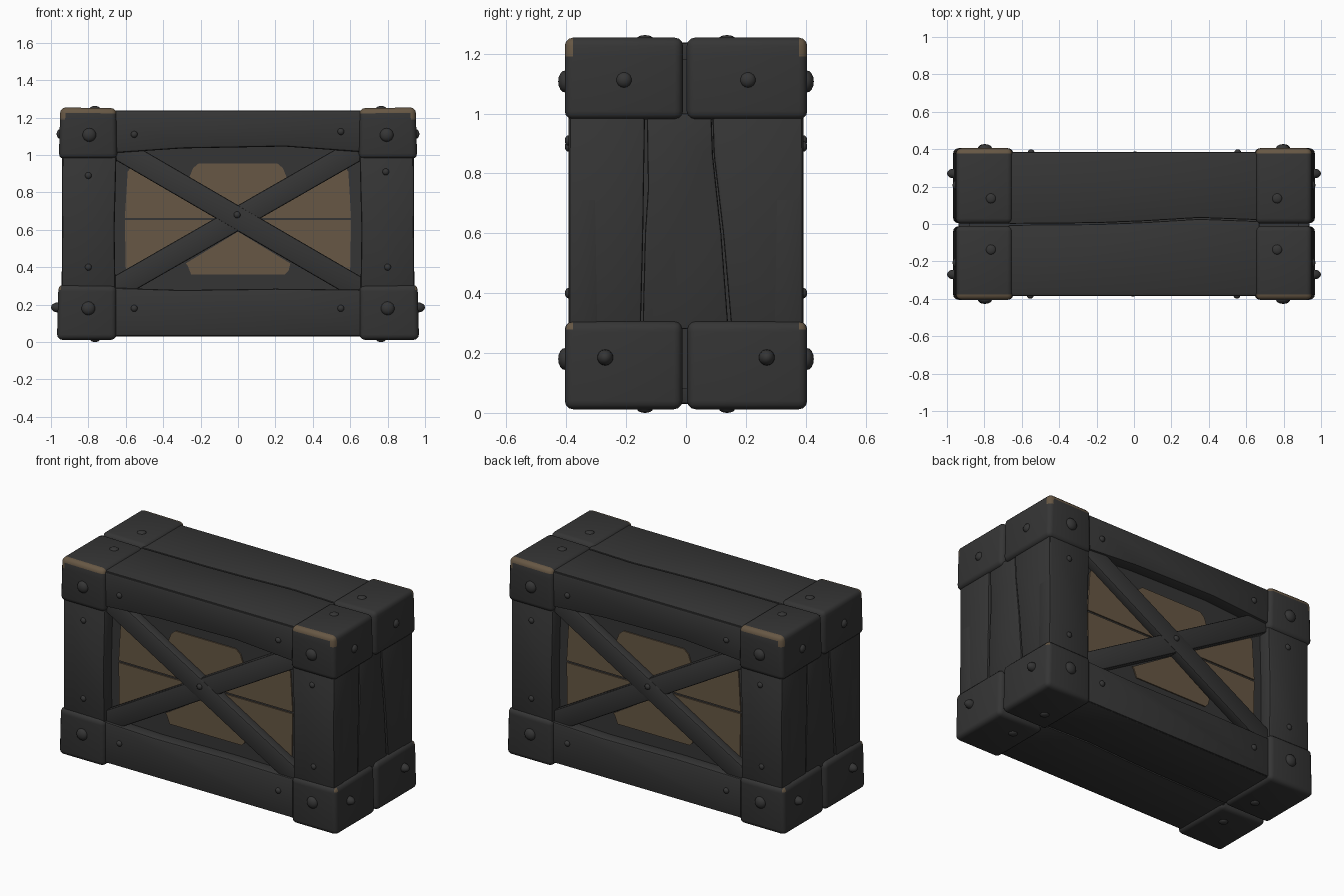
import bpy, bmesh, math
from mathutils import Vector

if "Cube" in bpy.data.objects:
    bpy.data.objects.remove(bpy.data.objects["Cube"])


def material(name, rgb):
    m = bpy.data.materials.new(name)
    m.diffuse_color = (*rgb, 1)
    m.use_nodes = True
    m.node_tree.nodes["Principled BSDF"].inputs["Base Color"].default_value = m.diffuse_color
    return m


DARK = material("charcoal painted wood", (0.036, 0.036, 0.036))
TAN = material("bare tan wood", (0.135, 0.096, 0.058))


def finish(bm, name, mats, angle=40):
    bmesh.ops.recalc_face_normals(bm, faces=bm.faces)
    me = bpy.data.meshes.new(name)
    bm.to_mesh(me)
    bm.free()
    for m in mats:
        me.materials.append(m)
    ob = bpy.data.objects.new(name, me)
    bpy.context.collection.objects.link(ob)
    bpy.ops.object.select_all(action='DESELECT')
    ob.select_set(True)
    bpy.context.view_layer.objects.active = ob
    bpy.ops.object.shade_smooth_by_angle(angle=math.radians(angle))
    return ob


def prism(name, pts, axis, lo, hi, bevel=0.01, s=1, mats=(DARK,), cuts=(), rule=None, seg=2):
    """Extrude an outline along an axis; s=-1 turns the part half a turn about z."""
    def place(p, d):
        a, b = p
        v = {'x': (d, a, b), 'y': (a, d, b), 'z': (a, b, d)}[axis]
        return (v[0] * s, v[1] * s, v[2])
    bm = bmesh.new()
    low = [bm.verts.new(place(p, lo)) for p in pts]
    top = [bm.verts.new(place(p, hi)) for p in pts]
    n = len(pts)
    bm.faces.new(low)
    bm.faces.new(top[::-1])
    for i in range(n):
        bm.faces.new((low[i], low[(i + 1) % n], top[(i + 1) % n], top[i]))
    bmesh.ops.recalc_face_normals(bm, faces=bm.faces)
    if bevel:
        bmesh.ops.bevel(bm, geom=bm.edges[:], offset=bevel, segments=seg, profile=0.5,
                        affect='EDGES', clamp_overlap=True)
    for co, no in cuts:
        bmesh.ops.bisect_plane(bm, geom=bm.verts[:] + bm.edges[:] + bm.faces[:],
                               plane_co=co, plane_no=no)
    if rule:
        for f in bm.faces:
            f.material_index = 1 if rule(f.calc_center_median()) else 0
    return finish(bm, name, mats)


def rect(a0, b0, a1, b1):
    return [(a0, b0), (a1, b0), (a1, b1), (a0, b1)]


def bolt(name, pos, axis, r, h, s=1):
    """Flattened dome whose middle sits on the surface."""
    bm = bmesh.new()
    bmesh.ops.create_uvsphere(bm, u_segments=14, v_segments=8, radius=1)
    order = {'x': (2, 0, 1), 'y': (0, 2, 1), 'z': (0, 1, 2)}[axis]
    c = Vector((pos[0] * s, pos[1] * s, pos[2]))
    for v in bm.verts:
        q = (v.co.x * r, v.co.y * r, v.co.z * h)
        v.co = c + Vector([q[i] for i in order])
    finish(bm, name, (DARK,), 60)


# inner box behind the boards
prism("inner_box", rect(-0.88, -0.315, 0.88, 0.315), 'z', 0.08, 1.18, 0)

# corner blocks, worn to bare wood along the upper outer edges
def worn(c):
    x, y, z = abs(c.x), abs(c.y), c.z
    edge = z > 1.225 and y > 0.376
    corner = z > 1.185 and x > 0.922 and y > 0.376
    return edge or corner


def worn_low(c):
    return c.z > 0.283 and abs(c.x) > 0.94 and abs(c.y) > 0.38


for sx in (-1, 1):
    for sy in (-1, 1):
        outline = [(sx * 0.645, 0.98), (sx * 0.958, 0.98), (sx * 0.95, 1.254), (sx * 0.65, 1.25)]
        lo, hi = sy * 0.006 - 0.004, sy * 0.405
        prism("top_corner_block", outline, 'y', lo, hi, 0.028, mats=(DARK, TAN), seg=3,
              cuts=[((0, 0, 1.19), (0, 0, 1))], rule=worn)
        outline = [(sx * 0.65, 0.012), (sx * 0.968, 0.012), (sx * 0.96, 0.307), (sx * 0.65, 0.303)]
        lo = sy * 0.008 - 0.004
        prism("bottom_corner_block", outline, 'y', lo, hi, 0.028, mats=(DARK, TAN), seg=3,
              cuts=[((0, 0, 0.27), (0, 0, 1))], rule=worn_low)
        # bolts on the front, ends, top and underside of the corner blocks
        bolt("corner_bolt", (sx * 0.795, sy * 0.403, 1.107), 'y', 0.037, 0.024)
        bolt("corner_bolt", (sx * 0.80, sy * 0.403, 0.18), 'y', 0.037, 0.024)
        bolt("end_bolt", (sx * 0.948, sy * 0.207, 1.112), 'x', 0.027, 0.022)
        bolt("end_bolt", (sx * 0.962, sy * 0.27, 0.185), 'x', 0.027, 0.038)
        bolt("top_bolt", (sx * 0.765, sy * 0.137, 1.25), 'z', 0.027, 0.012)
        bolt("underside_bolt", (sx * 0.765, sy * 0.137, 0.014), 'z', 0.027, 0.014)

# top and underside boards with a wandering seam
seam = [(-0.67, -0.002), (-0.2, 0.002), (0.05, 0.012), (0.35, 0.03), (0.67, 0.018)]
for name, lo, hi in (("top_board", 1.12, 1.237), ("underside_board", 0.03, 0.12)):
    prism(name + "_front", [(-0.67, -0.378), (0.67, -0.378)] +
          [(x, y - 0.003) for x, y in reversed(seam)], 'z', lo, hi, 0.008)
    prism(name + "_back", [(x, y + 0.003) for x, y in seam] +
          [(0.67, 0.378), (-0.67, 0.378)], 'z', lo, hi, 0.008)

for s in (1, -1):
    # end boards with slanted cracks between them
    prism("end_board", [(-0.388, 0.28), (-0.151, 0.28), (-0.143, 0.6), (-0.137, 1.0), (-0.388, 1.0)],
          'x', 0.84, 0.94, 0.008, s)
    prism("end_board", [(-0.145, 0.28), (0.142, 0.28), (0.118, 0.6), (0.09, 0.86), (0.085, 1.0),
                        (-0.131, 1.0), (-0.127, 0.75), (-0.137, 0.6)], 'x', 0.84, 0.937, 0.008, s)
    prism("end_board", [(0.152, 0.28), (0.388, 0.28), (0.388, 1.0), (0.088, 1.0), (0.093, 0.86),
                        (0.124, 0.6)], 'x', 0.84, 0.94, 0.008, s)

    # face frame: rails and posts
    prism("top_rail", [(-0.67, 1.01), (-0.3, 1.035), (0.25, 1.045), (0.67, 1.015),
                       (0.67, 1.232), (-0.67, 1.232)], 'y', -0.385, -0.29, 0.012, s)
    prism("bottom_rail", [(-0.67, 0.032), (0.67, 0.032), (0.67, 0.28), (0.2, 0.285), (-0.3, 0.278),
                          (-0.67, 0.29)], 'y', -0.385, -0.29, 0.012, s)
    prism("left_post", [(-0.943, 0.28), (-0.655, 0.28), (-0.66, 0.6), (-0.65, 1.0), (-0.938, 1.0)],
          'y', -0.392, -0.29, 0.014, s)
    prism("right_post", [(0.655, 0.28), (0.943, 0.28), (0.938, 1.0), (0.65, 1.0), (0.66, 0.6)],
          'y', -0.392, -0.29, 0.014, s)

    # recessed panel: thin bare wood boards showing between the braces
    panels = [
        [(-0.24, 0.93), (-0.21, 0.955), (0.21, 0.955), (0.24, 0.93), (0.26, 0.88), (0, 0.73), (-0.26, 0.88)],
        [(-0.27, 0.41), (-0.25, 0.36), (0.25, 0.36), (0.27, 0.38), (0.28, 0.42), (0, 0.59), (-0.28, 0.42)],
    ]
    for m in (-1, 1):
        panels += [
            [(m * 0.605, 0.664), (m * 0.59, 0.91), (m * 0.57, 0.937), (m * 0.51, 0.937), (m * 0.1, 0.664)],
            [(m * 0.605, 0.652), (m * 0.1, 0.652), (m * 0.53, 0.375), (m * 0.58, 0.365), (m * 0.6, 0.39)],
        ]
    for pts in panels:
        prism("panel_board", pts, 'y', -0.322, -0.314, 0, s, mats=(TAN,))

    # crossed braces, their ends tucked under the rails and posts
    for m, front in ((-1, -0.374), (1, -0.370)):
        d = Vector((m * 0.65, 0.375)).normalized()
        n = Vector((-d.y, d.x)) * 0.058
        c = Vector((0, 0.662))
        pts = [c - d * 0.77 - n, c + d * 0.77 - n * 1.08, c + d * 0.77 + n, c - d * 0.77 + n * 1.08]
        prism("cross_brace", [tuple(p) for p in pts], 'y', front, -0.31, 0.01, s)

    # small pegs on the frame
    for x, z, y in ((-0.555, 1.11, 0.385), (0.55, 1.125, 0.385), (-0.555, 0.18, 0.385),
                    (0.55, 0.18, 0.385), (-0.8, 0.89, 0.391), (0.79, 0.91, 0.391),
                    (-0.8, 0.4, 0.391), (0.8, 0.4, 0.391), (-0.005, 0.68, 0.374)):
        bolt("frame_peg", (x, -y, z), 'y', 0.018, 0.014, s)
